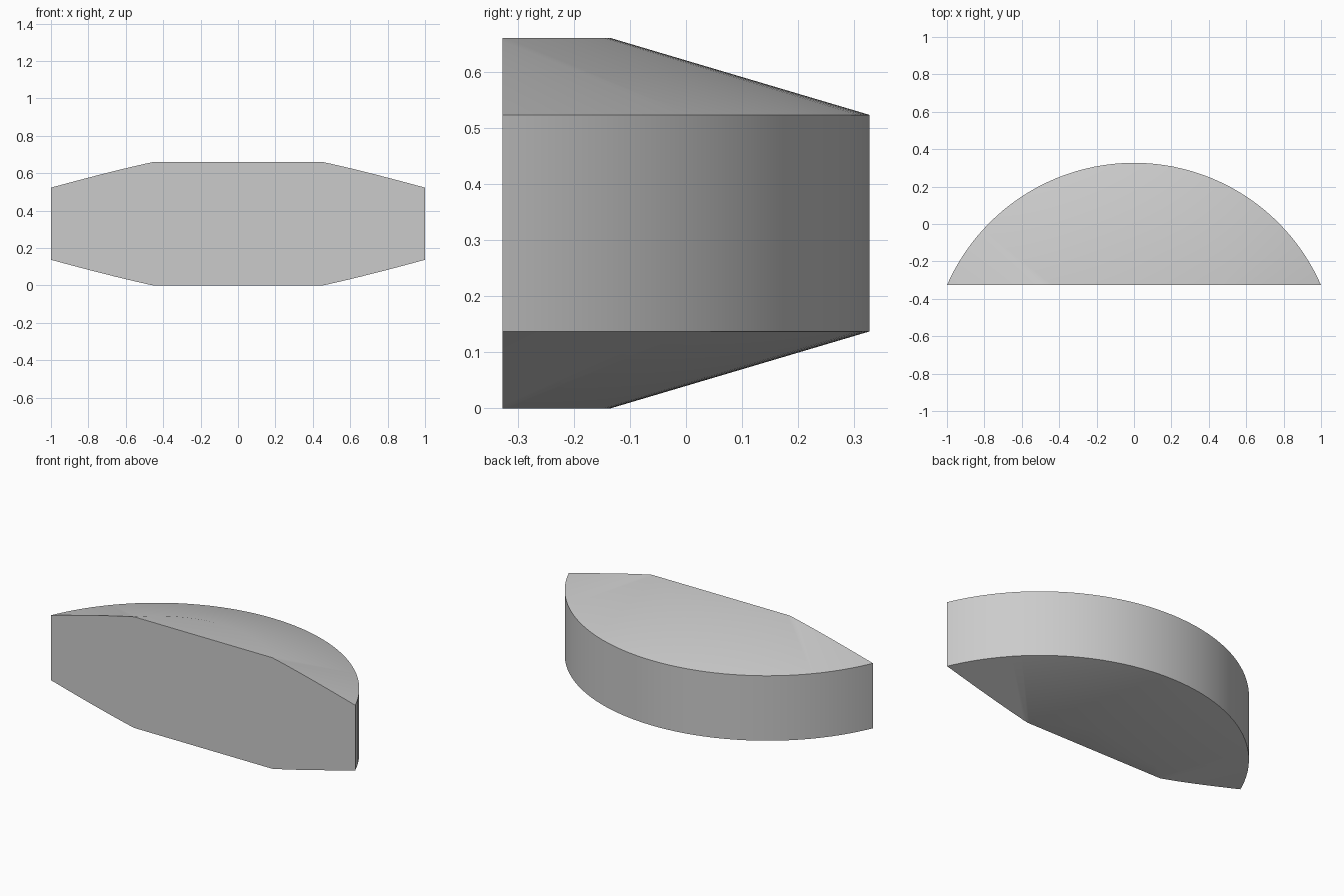
import bpy
import bmesh
from math import radians
from mathutils import Vector, Matrix

cube = bpy.data.objects.get("Cube")
if cube:
    bpy.data.objects.remove(cube, do_unlink=True)

# Overall measurements
FRONT_Y = -0.327
AXIS_Y = -0.7645
OUTER_R, INNER_R = 1.0915, 0.63
HEIGHT, BEVEL = 0.66, 0.137

# Single grey material
grey = bpy.data.materials.new("light_grey")
grey.use_nodes = True
colour = (0.6, 0.6, 0.6, 1)
grey.diffuse_color = colour
grey.node_tree.nodes["Principled BSDF"].inputs["Base Color"].default_value = colour

# Lathe the chamfered disc profile around the vertical axis
bm = bmesh.new()
profile = [(0, 0), (INNER_R, 0), (OUTER_R, BEVEL),
           (OUTER_R, HEIGHT - BEVEL), (INNER_R, HEIGHT), (0, HEIGHT)]
verts = [bm.verts.new((r, AXIS_Y, z)) for r, z in profile]
edges = [bm.edges.new(pair) for pair in zip(verts, verts[1:])]
bmesh.ops.spin(bm, geom=verts + edges, cent=(0, AXIS_Y, 0), axis=(0, 0, 1),
               angle=radians(360), steps=128)
bmesh.ops.remove_doubles(bm, verts=bm.verts[:], dist=0.0001)

# Slice off the segment and close its flat front
cut = bmesh.ops.bisect_plane(bm, geom=bm.verts[:] + bm.edges[:] + bm.faces[:],
                             plane_co=(0, FRONT_Y, 0), plane_no=(0, 1, 0),
                             clear_inner=True)
rim = [e for e in cut["geom_cut"] if isinstance(e, bmesh.types.BMEdge)]
bmesh.ops.contextual_create(bm, geom=rim)

# Merge the level top and bottom into single faces
flat = [e for e in bm.edges if len(e.link_faces) == 2
        and all(abs(f.normal.z) > 0.999 for f in e.link_faces)]
bmesh.ops.dissolve_edges(bm, edges=flat, use_verts=False)
bmesh.ops.recalc_face_normals(bm, faces=bm.faces[:])

mesh = bpy.data.meshes.new("chamfered_disc_segment")
bm.to_mesh(mesh)
bm.free()
mesh.materials.append(grey)
segment = bpy.data.objects.new("chamfered_disc_segment", mesh)
bpy.context.collection.objects.link(segment)

# Smooth curved surfaces, crisp outer edges
bpy.ops.object.select_all(action="DESELECT")
segment.select_set(True)
bpy.context.view_layer.objects.active = segment
bpy.ops.object.shade_smooth_by_angle(angle=radians(30))
